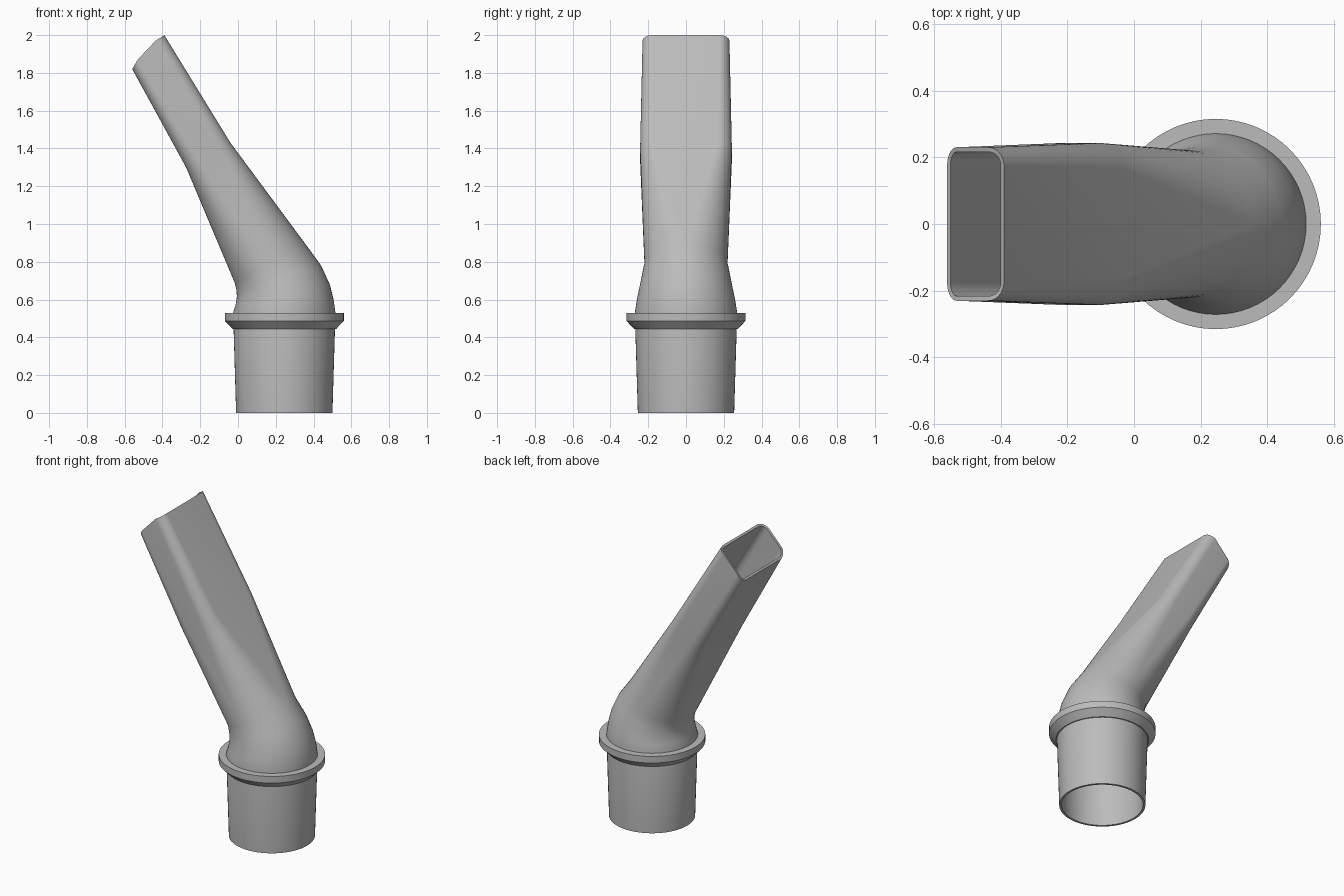
import bpy, bmesh, math
from mathutils import Vector

cube = bpy.data.objects.get("Cube")
if cube:
    bpy.data.objects.remove(cube)

grey = bpy.data.materials.new("plain grey")
grey.use_nodes = True
colour = (0.5, 0.5, 0.5, 1)
grey.diffuse_color = colour
grey.node_tree.nodes["Principled BSDF"].inputs["Base Color"].default_value = colour

CX = 0.245      # axis of the round socket
STEPS = 16      # segments in each corner
WALL = 0.014


def ring(left, right, half_y, corner=None, inset=0.0, bulge=0.0):
    """Rounded section spanning two points of the xz plane; no corner means an ellipse."""
    l, r = Vector((left[0], 0, left[1])), Vector((right[0], 0, right[1]))
    mid, across = (l + r) / 2, (r - l).normalized()
    along = Vector((-across.z, 0, across.x))
    a, b = (r - l).length / 2 - inset, half_y - inset
    ca, cb = (corner - inset, corner - inset) if corner else (a, b)
    points = []
    for q, (sa, sb) in enumerate(((1, 1), (-1, 1), (-1, -1), (1, -1))):
        for i in range(STEPS + 1):
            t = math.pi / 2 * (q + i / STEPS)
            u = sa * (a - ca) + ca * math.cos(t)
            v = sb * (b - cb) + cb * math.sin(t)
            lift = along * bulge * (1 - abs(u) / a)
            points.append(mid + across * u + Vector((0, v, 0)) + lift)
    return points


def circle(radius, z):
    return ring((CX - radius, z), (CX + radius, z), radius)


def loft(name, rings):
    """Skin a closed cycle of rings."""
    bm = bmesh.new()
    loops = [[bm.verts.new(p) for p in pts] for pts in rings]
    for i, low in enumerate(loops):
        high = loops[(i + 1) % len(loops)]
        for j in range(len(low)):
            k = (j + 1) % len(low)
            bm.faces.new((low[j], low[k], high[k], high[j]))
    bmesh.ops.remove_doubles(bm, verts=bm.verts, dist=0.0002)
    bmesh.ops.recalc_face_normals(bm, faces=bm.faces)
    mesh = bpy.data.meshes.new(name)
    bm.to_mesh(mesh)
    bm.free()
    mesh.materials.append(grey)
    obj = bpy.data.objects.new(name, mesh)
    bpy.context.collection.objects.link(obj)
    bpy.ops.object.select_all(action='DESELECT')
    obj.select_set(True)
    bpy.context.view_layer.objects.active = obj
    bpy.ops.object.shade_smooth_by_angle(angle=math.radians(30))
    return obj


# Tube sections: left point, right point, half width, corner radius, end bulge
sections = [
    ((-0.01, 0), (0.5, 0), 0.255, None, 0),
    ((-0.026, 0.53), (0.516, 0.53), 0.271, None, 0),
    ((-0.012, 0.575), (0.506, 0.6), 0.262, None, 0),
    ((-0.006, 0.615), (0.486, 0.68), 0.25, None, 0),
    ((-0.008, 0.65), (0.44, 0.78), 0.236, None, 0),
    ((-0.018, 0.69), (0.36, 0.89), 0.22, None, 0),
    ((-0.275, 1.3), (-0.04, 1.43), 0.243, 0.075, 0),
    ((-0.56, 1.82), (-0.39, 2.0), 0.23, 0.055, 0.03),
]
outer = [ring(l, r, w, c, 0, e) for l, r, w, c, e in sections]
inner = [ring(l, r, w, c, WALL, e) for l, r, w, c, e in sections]
loft("nozzle_tube", outer + inner[::-1])

# Stop collar with a flared underside
loft("collar", [circle(r, z) for r, z in
                ((0.262, 0.445), (0.275, 0.445), (0.315, 0.487), (0.315, 0.53), (0.262, 0.53))])
